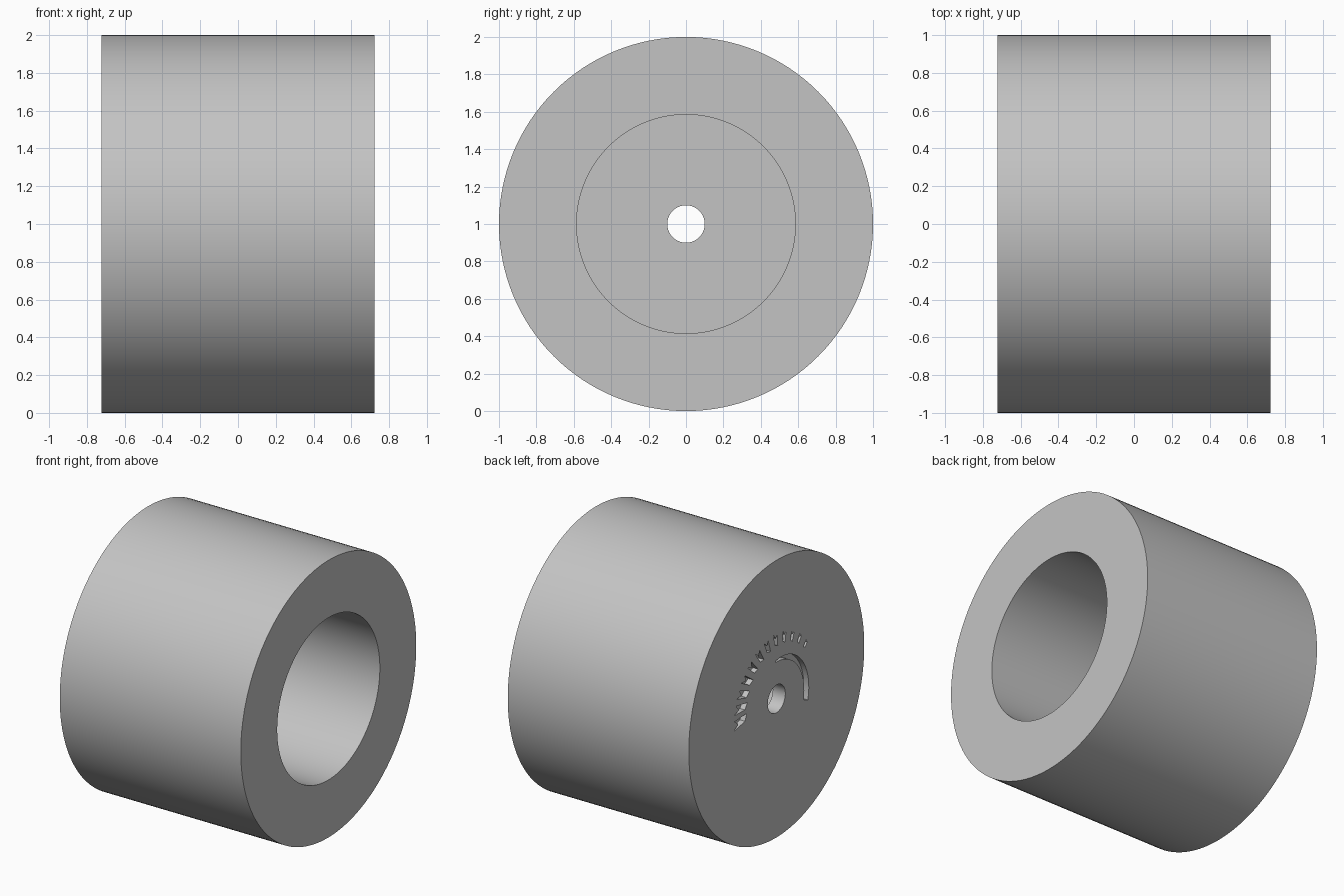
import bpy, bmesh
from math import cos, sin, radians, pi
from mathutils import Matrix

cube = bpy.data.objects.get("Cube")
if cube:
    bpy.data.objects.remove(cube, do_unlink=True)

grey = bpy.data.materials.new("plain_grey")
grey.use_nodes = True
colour = (0.55, 0.55, 0.55, 1)
grey.diffuse_color = colour
grey.node_tree.nodes["Principled BSDF"].inputs["Base Color"].default_value = colour

HALF, OUTER, BORE, HOLE, WALL = 0.7225, 1.0, 0.585, 0.1, 0.1
SEGMENTS = 128


def make_object(name, bm):
    bmesh.ops.recalc_face_normals(bm, faces=bm.faces[:])
    mesh = bpy.data.meshes.new(name)
    bm.to_mesh(mesh)
    bm.free()
    mesh.materials.append(grey)
    obj = bpy.data.objects.new(name, mesh)
    bpy.context.collection.objects.link(obj)
    return obj


def add_prism(bm, polar, depth):
    """Prism over a (degrees, radius) outline, sunk into the closed end."""
    verts = [bm.verts.new((-HALF - 0.05, r * cos(radians(a)), 1 + r * sin(radians(a))))
             for a, r in polar]
    face = bm.faces.new(verts)
    ext = bmesh.ops.extrude_face_region(bm, geom=[face])
    moved = [v for v in ext["geom"] if isinstance(v, bmesh.types.BMVert)]
    bmesh.ops.translate(bm, verts=moved, vec=(depth + 0.05, 0, 0))


# Cup body: closed cross-section revolved around the x axis
bm = bmesh.new()
profile = [(-HALF, HOLE), (-HALF, OUTER), (HALF, OUTER),
           (HALF, BORE), (-HALF + WALL, BORE), (-HALF + WALL, HOLE)]
rings = []
for i in range(SEGMENTS):
    t = 2 * pi * i / SEGMENTS
    rings.append([bm.verts.new((x, r * cos(t), 1 + r * sin(t))) for x, r in profile])
for i in range(SEGMENTS):
    a, b = rings[i], rings[(i + 1) % SEGMENTS]
    for j in range(len(profile)):
        k = (j + 1) % len(profile)
        bm.faces.new((a[j], a[k], b[k], b[j]))
body = make_object("cup_body", bm)

# Engraving cutter: row of shrinking saw teeth plus a widening curved stroke
bm = bmesh.new()
TEETH = 12
for i in range(TEETH):
    f = i / (TEETH - 1)
    a = 141 * f
    size = 1 - 0.6 * f
    ro = 0.49 - 0.03 * f
    ri = ro - 0.15 * size
    mid = (ro + ri) / 2
    add_prism(bm, [(a - 6 * size, ro), (a - 2 * size, mid + 0.02 * size),
                   (a + 2 * size, ro - 0.01), (a + 4 * size, ri),
                   (a - 4 * size, ri + 0.02 * size)], 0.04)
STEPS = 20
inner, outer = [], []
for i in range(STEPS + 1):
    f = i / STEPS
    a = 88 + 114 * f
    inner.append((a, 0.265 + 0.07 * f * f))
    outer.append((a, 0.275 + 0.11 * f))
add_prism(bm, inner + outer[::-1], 0.04)
cutter = make_object("engraving_cutter", bm)
cutter.hide_render = True

# Cut the engraving and remove the helper
mod = body.modifiers.new("engraving", 'BOOLEAN')
mod.operation = 'DIFFERENCE'
mod.solver = 'EXACT'
mod.object = cutter
bpy.ops.object.select_all(action='DESELECT')
body.select_set(True)
bpy.context.view_layer.objects.active = body
bpy.ops.object.modifier_apply(modifier=mod.name)
bpy.data.objects.remove(cutter, do_unlink=True)

# Smooth round walls, crisp rims
bpy.ops.object.shade_smooth_by_angle(angle=radians(30))
